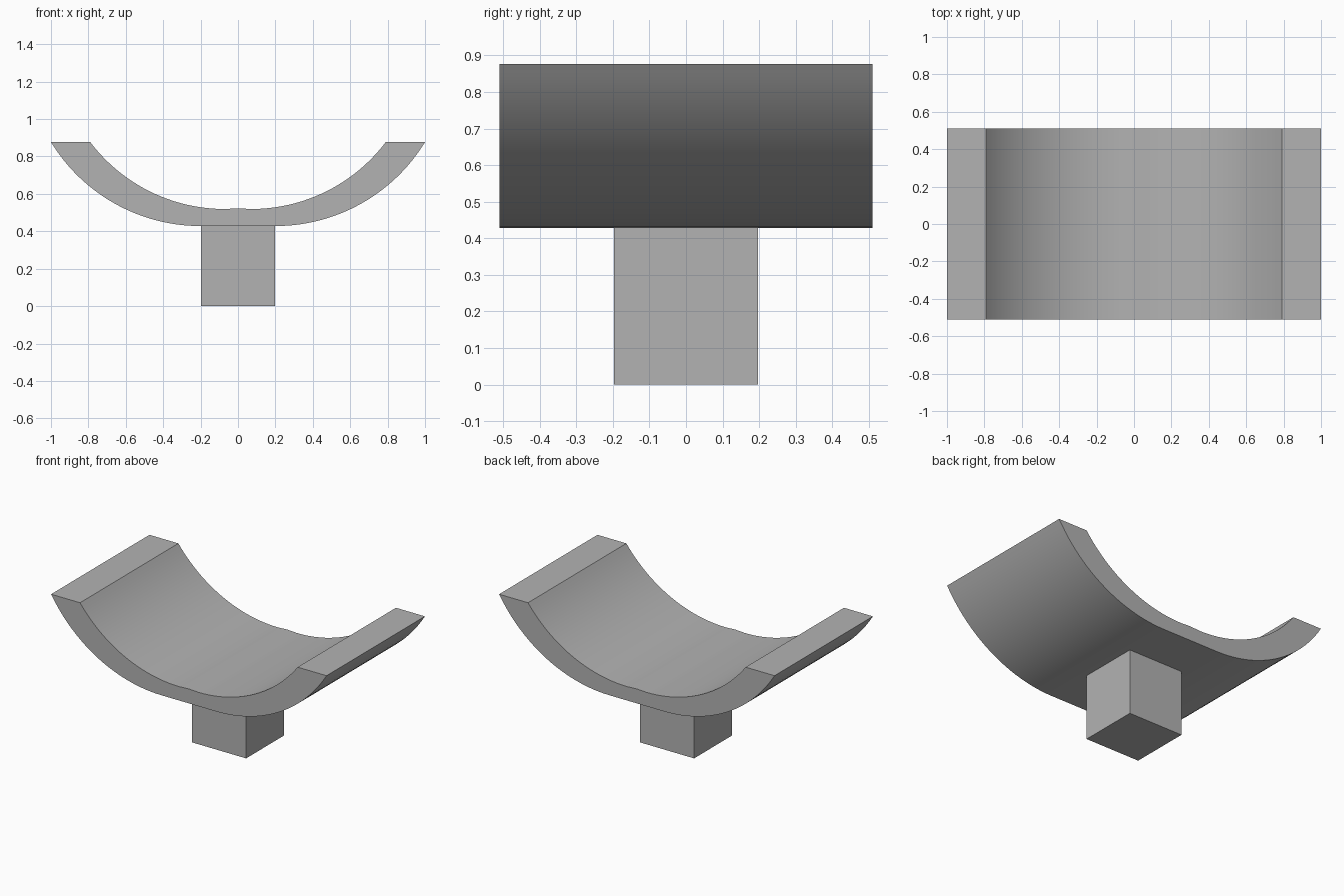
import bpy
import bmesh
from math import asin, sin, cos, radians

cube = bpy.data.objects.get("Cube")
if cube:
    bpy.data.objects.remove(cube, do_unlink=True)

# Single grey finish
grey = bpy.data.materials.new("grey")
grey.use_nodes = True
colour = (0.45, 0.45, 0.45, 1)
grey.diffuse_color = colour
grey.node_tree.nodes["Principled BSDF"].inputs["Base Color"].default_value = colour

RIM_Z = 0.877
HALF_DEPTH = 0.51
STEPS = 24


def half_arc(start_x, bottom_z, end_x):
    """Arc that leaves the flat bottom tangentially and ends at the rim."""
    run, rise = end_x - start_x, RIM_Z - bottom_z
    radius = (run * run + rise * rise) / (2 * rise)
    sweep = asin(run / radius)
    return [(start_x + radius * sin(sweep * i / STEPS),
             bottom_z + radius * (1 - cos(sweep * i / STEPS)))
            for i in range(STEPS + 1)]


def mirrored(points):
    return [(-x, z) for x, z in reversed(points)]


def make_object(name, bm):
    bmesh.ops.recalc_face_normals(bm, faces=bm.faces)
    mesh = bpy.data.meshes.new(name)
    bm.to_mesh(mesh)
    bm.free()
    mesh.materials.append(grey)
    obj = bpy.data.objects.new(name, mesh)
    bpy.context.collection.objects.link(obj)
    return obj


# Curved seat: cross-section extruded from front to back
outer = half_arc(0.2, 0.428, 1.0)
inner = half_arc(0.07, 0.519, 0.79)
profile = mirrored(outer) + outer
profile += list(reversed(inner)) + [(0, 0.523)] + list(reversed(mirrored(inner)))

bm = bmesh.new()
section = bm.faces.new([bm.verts.new((x, -HALF_DEPTH, z)) for x, z in profile])
extruded = bmesh.ops.extrude_face_region(bm, geom=[section], use_keep_orig=True)
back = [v for v in extruded["geom"] if isinstance(v, bmesh.types.BMVert)]
bmesh.ops.translate(bm, verts=back, vec=(0, 2 * HALF_DEPTH, 0))
seat = make_object("curved_seat", bm)

bpy.ops.object.select_all(action="DESELECT")
seat.select_set(True)
bpy.context.view_layer.objects.active = seat
bpy.ops.object.shade_smooth_by_angle(angle=radians(30))

# Square post below the seat
bm = bmesh.new()
bmesh.ops.create_cube(bm, size=1)
bmesh.ops.scale(bm, vec=(0.394, 0.394, 0.43), verts=bm.verts)
bmesh.ops.translate(bm, vec=(0, 0, 0.215), verts=bm.verts)
make_object("post", bm)
